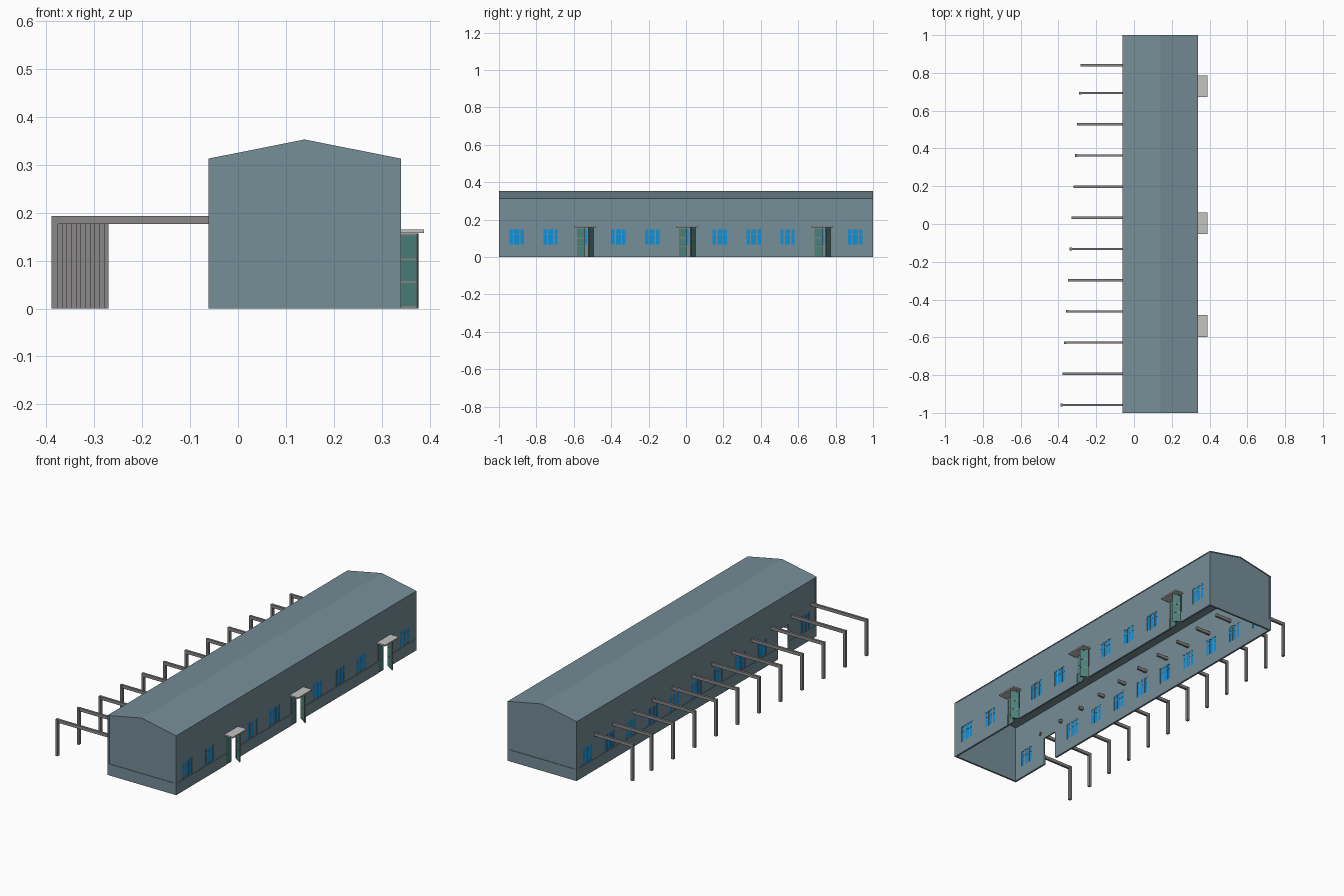
import bpy, bmesh, math
from mathutils import Matrix, Vector

if "Cube" in bpy.data.objects:
    bpy.data.objects.remove(bpy.data.objects["Cube"])


def material(name, r, g, b):
    lin = [((c / 255 + 0.055) / 1.055) ** 2.4 for c in (r, g, b)]
    m = bpy.data.materials.new(name)
    m.diffuse_color = (*lin, 1)
    m.use_nodes = True
    m.node_tree.nodes["Principled BSDF"].inputs["Base Color"].default_value = m.diffuse_color
    return m


WALL = material("slate blue wall", 118, 142, 151)
GLASS = material("blue glass", 15, 145, 220)
TEAL = material("teal door", 74, 130, 122)
GREY = material("steel grey", 138, 135, 135)
PALE = material("pale grey canopy", 196, 195, 194)

X0, X1, XM = -0.062, 0.34, 0.139      # building sides and ridge line
EAVE, RIDGE = 0.313, 0.353
BAY = 0.181
WIN_W, WIN_Z0, WIN_Z1 = 0.084, 0.062, 0.150
DOOR_H = 0.157


def add_box(bm, x0, x1, y0, y1, z0, z1, mat=0, matrix=None):
    m = Matrix.Translation(((x0 + x1) / 2, (y0 + y1) / 2, (z0 + z1) / 2)) @ \
        Matrix.Diagonal((x1 - x0, y1 - y0, z1 - z0, 1))
    res = bmesh.ops.create_cube(bm, size=1, matrix=(matrix or Matrix()) @ m)
    for f in {f for v in res["verts"] for f in v.link_faces}:
        f.material_index = mat


def add_gable(bm, inset, drop, z0, y0, y1):
    """House-shaped prism, inset from the sides and lowered from the roof."""
    slope = (RIDGE - EAVE) / (XM - X0)
    ze = EAVE + slope * inset - drop
    prof = [(X0 + inset, z0), (X1 - inset, z0), (X1 - inset, ze),
            (XM, RIDGE - drop), (X0 + inset, ze)]
    face = bm.faces.new([bm.verts.new((x, y0, z)) for x, z in prof])
    ext = bmesh.ops.extrude_face_region(bm, geom=[face])
    bmesh.ops.translate(bm, vec=(0, y1 - y0, 0),
                        verts=[v for v in ext["geom"] if isinstance(v, bmesh.types.BMVert)])


def make(name, bm, *mats):
    bmesh.ops.recalc_face_normals(bm, faces=bm.faces)
    me = bpy.data.meshes.new(name)
    bm.to_mesh(me)
    bm.free()
    for m in mats:
        me.materials.append(m)
    ob = bpy.data.objects.new(name, me)
    bpy.context.collection.objects.link(ob)
    return ob


# Openings by side: (x of wall centre, window bays, door bays)
right_doors = [-0.539, 0.005, 0.730]
right_windows = [i * BAY for i in range(-5, 6) if i not in (-3, 0, 4)]
left_windows = [i * BAY for i in range(-5, 6) if i != -4]

# Hollow building shell, open underneath
bm = bmesh.new()
add_gable(bm, 0, 0, 0, -1, 1)
shell = make("building_shell", bm, WALL)

cav = bmesh.new()
add_gable(cav, 0.010, 0.009, -0.1, -0.99, 0.99)

# Shallow recesses leave a plinth and border on every wall
rec = bmesh.new()
for s in (-1, 1):
    a, b = sorted((s * 0.997, s * 1.1))
    add_gable(rec, 0.010, 0.005, 0.06, a, b)
add_box(rec, X1 - 0.002, X1 + 0.1, -0.99, 0.99, 0.06, 0.308)
add_box(rec, X0 - 0.1, X0 + 0.002, -0.99, 0.99, 0.06, 0.308)

# Window and door holes
hol = bmesh.new()
for xs, windows in (((X1 - 0.03, X1 + 0.03), right_windows),
                    ((X0 - 0.03, X0 + 0.03), left_windows)):
    for y in windows:
        add_box(hol, *xs, y - WIN_W / 2, y + WIN_W / 2, WIN_Z0, WIN_Z1)
for y in right_doors:
    add_box(hol, X1 - 0.03, X1 + 0.03, y - 0.045, y + 0.045, -0.05, DOOR_H)
add_box(hol, X0 - 0.03, X0 + 0.03, -4 * BAY - 0.045, -4 * BAY + 0.045, -0.05, 0.15)

cutters = []
for name, cb in (("cavity_cutter", cav), ("recess_cutter", rec), ("opening_cutter", hol)):
    c = make(name, cb, WALL)
    c.hide_render = True
    mod = shell.modifiers.new(name, "BOOLEAN")
    mod.operation, mod.solver, mod.object = "DIFFERENCE", "EXACT", c
    cutters.append(c)
dg = bpy.context.evaluated_depsgraph_get()
baked = bpy.data.meshes.new_from_object(shell.evaluated_get(dg))
shell.modifiers.clear()
shell.data = baked
for c in cutters:
    bpy.data.objects.remove(c)


# Windows: blue pane with outer frame, two mullions and a transom
def window(name, xc, y):
    bm = bmesh.new()
    h = WIN_W / 2
    add_box(bm, xc - 0.002, xc + 0.002, y - h, y + h, WIN_Z0, WIN_Z1, 0)
    for o, w in ((-h + 0.002, 0.004), (h - 0.002, 0.004), (-0.017, 0.007), (0.017, 0.007)):
        add_box(bm, xc - 0.0035, xc + 0.0035, y + o - w / 2, y + o + w / 2, WIN_Z0, WIN_Z1, 1)
    for z in (WIN_Z0 + 0.002, 0.122, WIN_Z1 - 0.002):
        add_box(bm, xc - 0.003, xc + 0.003, y - h, y + h, z - 0.002, z + 0.002, 1)
    make(name, bm, GLASS, WALL)


for i, y in enumerate(right_windows):
    window(f"right_window_{i}", X1 - 0.006, y)
for i, y in enumerate(left_windows):
    window(f"left_window_{i}", X0 + 0.006, y)


# Door leaf: local +x runs from the hinge along the leaf
def leaf(name, x, y, angle):
    bm = bmesh.new()
    m = Matrix.Translation((x, y, 0)) @ Matrix.Rotation(angle, 4, "Z")
    add_box(bm, 0, 0.044, -0.002, 0.002, 0, DOOR_H, 0, m)
    for z in (0.003, 0.055, 0.102, DOOR_H - 0.002):
        add_box(bm, 0, 0.044, -0.003, 0.003, z - 0.002, z + 0.002, 1, m)
    for u in (0.001, 0.043):
        add_box(bm, u - 0.001, u + 0.001, -0.0028, 0.0028, 0.001, DOOR_H - 0.001, 1, m)
    make(name, bm, TEAL, GREY)


# Entrances: one closed leaf, one ajar, flat canopy above
for i, y in enumerate(right_doors):
    leaf(f"door_closed_leaf_{i}", X1 - 0.004, y - 0.045, math.pi / 2)
    leaf(f"door_open_leaf_{i}", X1 - 0.001, y + 0.043, math.atan2(-0.024, 0.036))
    bm = bmesh.new()
    add_box(bm, X1 - 0.003, 0.388, y - 0.058, y + 0.057, 0.158, 0.165)
    make(f"door_canopy_{i}", bm, PALE)

# Row of post-and-beam frames; equal beams step back along the wall
frame_y = [0.84] + [0.693 - 0.1651 * k for k in range(11)]
for i, y in enumerate(frame_y):
    x = -0.389 + (y + 0.958) * 0.106 / 1.798
    bm = bmesh.new()
    add_box(bm, x, x + 0.013, y - 0.007, y + 0.007, 0, 0.193)
    make(f"frame_post_{i}", bm, GREY)
    bm = bmesh.new()
    add_box(bm, x + 0.013, x + 0.334, y - 0.006, y + 0.006, 0.177, 0.193)
    make(f"frame_beam_{i}", bm, GREY)
